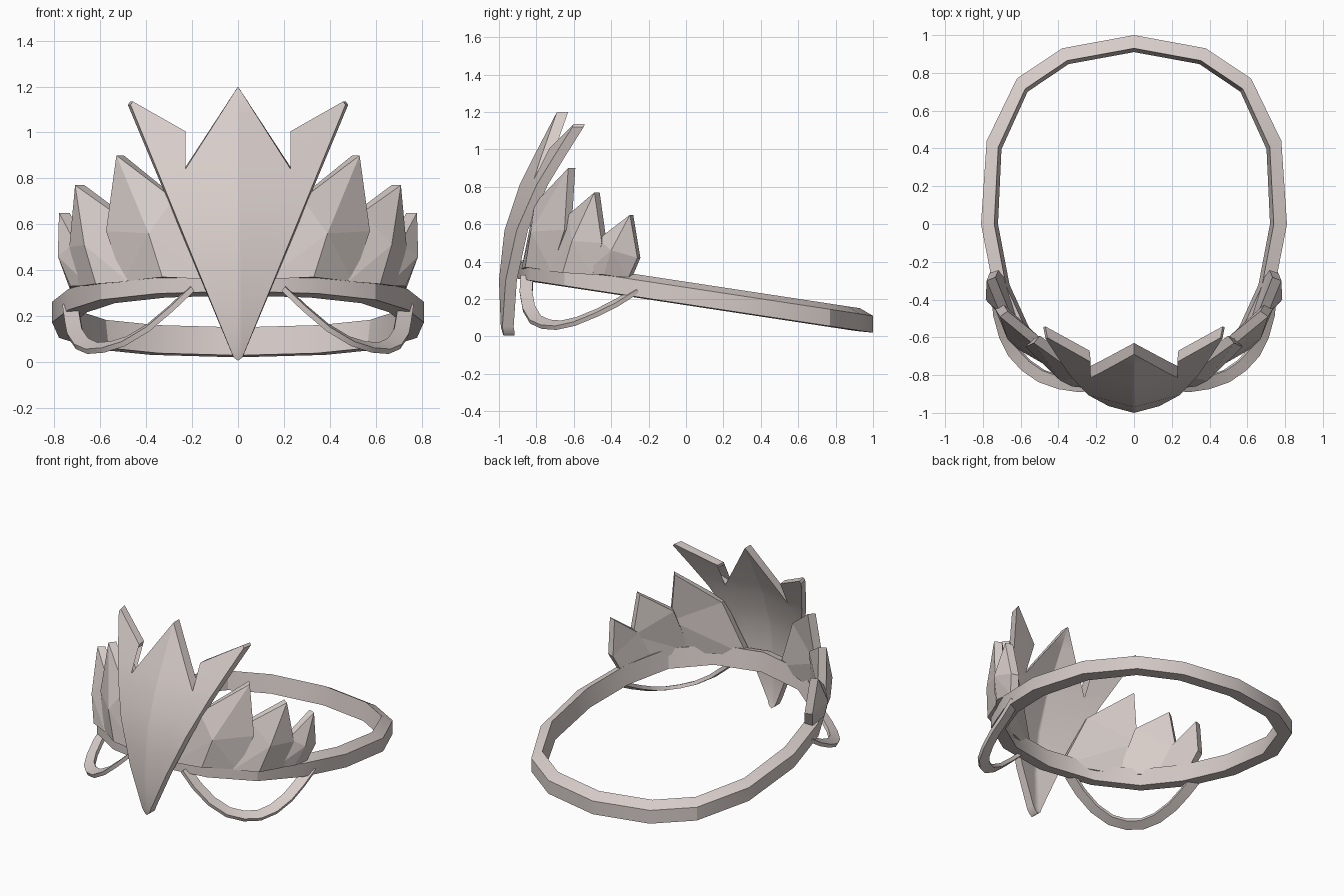
import bpy, bmesh, math
from mathutils import Vector

if "Cube" in bpy.data.objects:
    bpy.data.objects.remove(bpy.data.objects["Cube"])

mat = bpy.data.materials.new("pale rose silver")
mat.diffuse_color = (0.68, 0.61, 0.585, 1)
mat.use_nodes = True
mat.node_tree.nodes["Principled BSDF"].inputs["Base Color"].default_value = mat.diffuse_color


def finish(name, bm, smooth=None):
    bmesh.ops.recalc_face_normals(bm, faces=bm.faces[:])
    me = bpy.data.meshes.new(name)
    bm.to_mesh(me)
    bm.free()
    me.materials.append(mat)
    ob = bpy.data.objects.new(name, me)
    bpy.context.collection.objects.link(ob)
    if smooth:
        bpy.ops.object.select_all(action='DESELECT')
        ob.select_set(True)
        bpy.context.view_layer.objects.active = ob
        bpy.ops.object.shade_smooth_by_angle(angle=math.radians(smooth))
    return ob


def sweep(bm, rings, closed):
    vs = [[bm.verts.new(p) for p in r] for r in rings]
    n, k = len(vs), len(vs[0])
    for i in range(n if closed else n - 1):
        a, b = vs[i], vs[(i + 1) % n]
        for j in range(k):
            bm.faces.new((a[j], a[(j + 1) % k], b[(j + 1) % k], b[j]))
    if not closed:
        bm.faces.new(vs[0])
        bm.faces.new(vs[-1])


def inward(x, y, d):
    s = 1 - d / math.hypot(x, y)
    return x * s, y * s


# Tilted head band
half = [(0, 1), (0.38, 0.93), (0.62, 0.77), (0.78, 0.44), (0.81, 0),
        (0.74, -0.36), (0.60, -0.65), (0.35, -0.83), (0, -0.9)]
outline = half + [(-x, y) for x, y in half[-2:0:-1]]
rings = []
for x, y in outline:
    ring = []
    for d, h in [(0, 0.035), (0, -0.055), (0.09, -0.06), (0.07, 0.065)]:
        px, py = inward(x, y, d)
        ring.append((px, py, 0.227 - 0.152 * py + h))
    rings.append(ring)
bm = bmesh.new()
sweep(bm, rings, True)
finish("head_band", bm, 25)

# Front plate: half outline, sliced so it can curve backwards
ridge = [(0, -0.975), (0.05, -0.99), (0.3, -1.0), (0.57, -0.97),
         (0.81, -0.89), (0.97, -0.81), (1.2, -0.69)]


def ridge_y(z):
    for (z0, y0), (z1, y1) in zip(ridge, ridge[1:]):
        if z <= z1 + 1e-6:
            return y0 + (y1 - y0) * (z - z0) / (z1 - z0)
    return ridge[-1][1]


plate = [(0, 0.005), (0.02, 0.02), (0.48, 1.12), (0.47, 1.135), (0.235, 1.005),
         (0.235, 0.985), (0.305, 0.98), (0.325, 0.95), (0.315, 0.91),
         (0.235, 0.84), (0, 1.2)]
bm = bmesh.new()
bm.faces.new([bm.verts.new((x, 0, z)) for x, z in plate])
bmesh.ops.triangulate(bm, faces=bm.faces[:])
for z in (0.05, 0.17, 0.3, 0.43, 0.57, 0.69, 0.81, 0.89, 0.97, 1.08):
    bmesh.ops.bisect_plane(bm, geom=bm.verts[:] + bm.edges[:] + bm.faces[:],
                           plane_co=(0, 0, z), plane_no=(0, 0, 1), dist=1e-5)
dup = bmesh.ops.duplicate(bm, geom=bm.verts[:] + bm.edges[:] + bm.faces[:])
for v in dup["geom"]:
    if isinstance(v, bmesh.types.BMVert):
        v.co.x *= -1
bmesh.ops.remove_doubles(bm, verts=bm.verts[:], dist=1e-4)
bmesh.ops.recalc_face_normals(bm, faces=bm.faces[:])
for v in bm.verts:
    v.co.y = ridge_y(v.co.z) + 0.26 * abs(v.co.x)
front = bm.verts[:]
ext = bmesh.ops.extrude_face_region(bm, geom=bm.faces[:])
back = [g for g in ext["geom"] if isinstance(g, bmesh.types.BMVert)]
for v in back:
    v.co.y += 0.06
for v in bm.verts:
    if v not in back:
        v.co.x *= 0.975
finish("front_plate", bm, 35)

# Side feathers: base front, base back, back edge, tip, front edge, ridge base, ridge middle
feathers = [
    [(0.13, -0.88, 0.36), (0.50, -0.72, 0.35), (0.575, -0.65, 0.57), (0.53, -0.63, 0.90),
     (0.28, -0.81, 0.71), (0.33, -0.86, 0.37), (0.39, -0.83, 0.56)],
    [(0.48, -0.74, 0.35), (0.69, -0.50, 0.33), (0.735, -0.45, 0.50), (0.71, -0.49, 0.77),
     (0.54, -0.63, 0.65), (0.62, -0.66, 0.34), (0.67, -0.61, 0.51)],
    [(0.65, -0.55, 0.33), (0.73, -0.31, 0.31), (0.765, -0.26, 0.42), (0.78, -0.30, 0.65),
     (0.71, -0.47, 0.52), (0.73, -0.44, 0.33), (0.785, -0.40, 0.46)],
]


def feather(name, pts, side):
    bm = bmesh.new()
    o = [bm.verts.new((side * x, y, z)) for x, y, z in pts]
    inner = []
    for x, y, z in pts[:5]:
        px, py = inward(x, y, 0.05)
        inner.append(bm.verts.new((side * px, py, z)))
    a, b, c, d, e, f, g = o
    for poly in [(a, f, g), (a, g, e), (e, g, d), (g, c, d), (f, b, g), (b, c, g)]:
        bm.faces.new(poly)
    A, B, C, D, E = inner
    for tri in [(A, B, C), (A, C, E), (E, C, D)]:
        bm.faces.new(tri)
    bm.faces.new((a, A, B, b, f))
    for p, q, P, Q in [(b, c, B, C), (c, d, C, D), (d, e, D, E), (e, a, E, A)]:
        bm.faces.new((p, q, Q, P))
    finish(name, bm)


# Hanging side loop: ribbon swept along an arc below the band
path = [(0.20, -0.85, 0.32), (0.29, -0.855, 0.235), (0.39, -0.84, 0.15), (0.49, -0.805, 0.09),
        (0.57, -0.75, 0.065), (0.635, -0.68, 0.06), (0.68, -0.59, 0.08),
        (0.71, -0.48, 0.125), (0.72, -0.37, 0.18), (0.73, -0.26, 0.25)]
hub = Vector((0.5, -0.58, 0.34))


def side_loop(name, side):
    rings = []
    for i, p in enumerate(path):
        p = Vector(p)
        t = (Vector(path[min(i + 1, 9)]) - Vector(path[max(i - 1, 0)])).normalized()
        c = hub - p
        c = (c - t * c.dot(t)).normalized()
        out = t.cross(c)
        if out.dot(Vector((p.x, p.y, 0))) < 0:
            out = -out
        w = (out * 0.55 - c * 0.83) * 0.034
        n = (out * 0.83 + c * 0.55) * 0.012
        rings.append([(side * q.x, q.y, q.z) for q in (p + w + n, p + w - n, p - w - n, p - w + n)])
    bm = bmesh.new()
    sweep(bm, rings, False)
    finish(name, bm, 35)


for side, label in ((1, "right"), (-1, "left")):
    for i, pts in enumerate(feathers):
        feather(f"side_feather_{label}_{i + 1}", pts, side)
    side_loop(f"hanging_loop_{label}", side)
